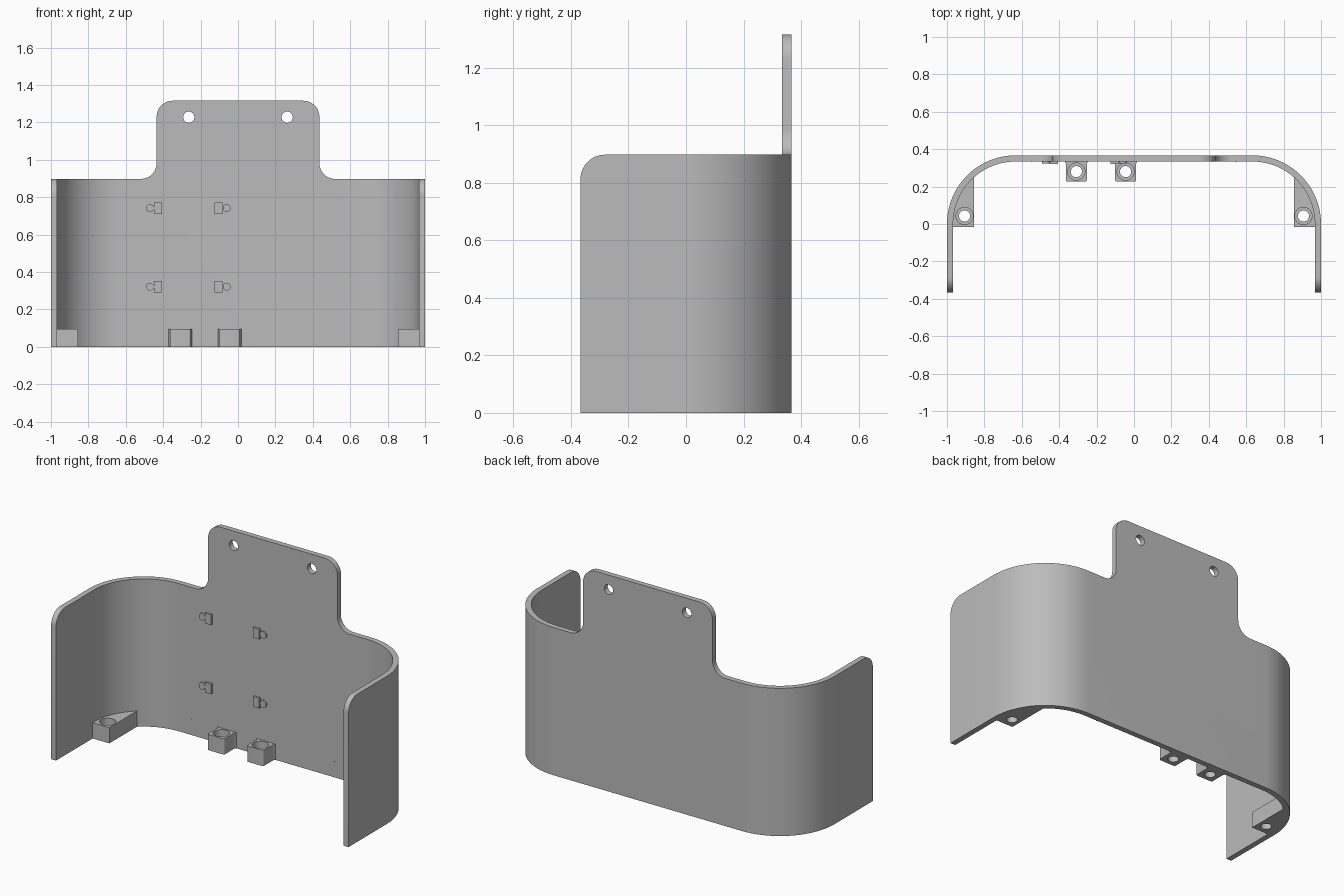
import bpy, bmesh
from math import cos, sin, radians, acos, degrees

cube = bpy.data.objects.get("Cube")
if cube:
    bpy.data.objects.remove(cube, do_unlink=True)

grey = bpy.data.materials.new("matte grey")
grey.use_nodes = True
grey.diffuse_color = (0.5, 0.5, 0.5, 1)
grey.node_tree.nodes["Principled BSDF"].inputs["Base Color"].default_value = (0.5, 0.5, 0.5, 1)

W, D, T = 1.0, 0.367, 0.033      # half width, half depth, wall thickness
H, TOP = 0.898, 1.316            # wall height, tab height
BEND, R = 0.367, 0.085           # outer bend radius, corner rounding
CX = W - BEND                    # bend centre
INNER = D - T                    # inner face of the back wall
BOSS_H = 0.096


def arc(cx, cy, r, a0, a1, n=12):
    """Points along an arc, angles in degrees."""
    angles = [radians(a0 + (a1 - a0) * i / n) for i in range(n + 1)]
    return [(cx + r * cos(a), cy + r * sin(a)) for a in angles]


def mirrored(half):
    """Close a right-half outline with its mirror image."""
    return half + [(-x, y) for x, y in reversed(half)]


def prism(name, pts, lo, hi, axis="z"):
    """Extrude a flat outline along an axis."""
    place = {"x": lambda a, b, h: (h, a, b),
             "y": lambda a, b, h: (a, h, b),
             "z": lambda a, b, h: (a, b, h)}[axis]
    bm = bmesh.new()
    low = [bm.verts.new(place(a, b, lo)) for a, b in pts]
    high = [bm.verts.new(place(a, b, hi)) for a, b in pts]
    bm.faces.new(low)
    bm.faces.new(high)
    n = len(pts)
    for i in range(n):
        j = (i + 1) % n
        bm.faces.new((low[i], low[j], high[j], high[i]))
    bmesh.ops.recalc_face_normals(bm, faces=bm.faces)
    mesh = bpy.data.meshes.new(name)
    bm.to_mesh(mesh)
    bm.free()
    mesh.materials.append(grey)
    ob = bpy.data.objects.new(name, mesh)
    bpy.context.collection.objects.link(ob)
    return ob


def disc(x, y, r, n=32):
    return arc(x, y, r, 0, 360 - 360 / n, n - 1)


def box(x0, x1, y0, y1):
    return [(x0, y0), (x1, y0), (x1, y1), (x0, y1)]


def carve(ob, cutter, operation="DIFFERENCE"):
    """Apply a boolean and discard the cutter."""
    cutter.hide_render = True
    bpy.context.view_layer.objects.active = ob
    mod = ob.modifiers.new("carve", "BOOLEAN")
    mod.operation, mod.solver, mod.object = operation, "EXACT", cutter
    bpy.ops.object.modifier_apply(modifier=mod.name)
    bpy.data.objects.remove(cutter, do_unlink=True)


def smooth(ob):
    bpy.ops.object.select_all(action="DESELECT")
    ob.select_set(True)
    bpy.context.view_layer.objects.active = ob
    bpy.ops.object.shade_smooth_by_angle(angle=radians(30))


# Curved wall with the tab: a bent strip trimmed by the front outline
outer = [(W, -D)] + arc(CX, 0, BEND, 0, 90, 24)
inner = [(W - T, -D)] + arc(CX, 0, BEND - T, 0, 90, 24)
left_edge = [(-x, y) for x, y in reversed(outer)]
right_edge = [(-x, y) for x, y in inner]
strip = outer + left_edge + right_edge + inner[::-1]
shell = prism("curved_wall", strip, -0.1, TOP + 0.1)
half = [(1.2, 0), (1.2, H)] + arc(0.435 + R, H + R, R, 270, 180) \
    + arc(0.435 - R, TOP - R, R, 0, 90)
carve(shell, prism("outline_cutter", mirrored(half), -1, 1, "y"), "INTERSECT")

# Rounded front top corners of the side walls
corner = arc(-D + R, H - R, R, 90, 180) + [(-0.5, H - R), (-0.5, 1), (-D + R, 1)]
carve(shell, prism("corner_cutter", corner, -1.2, 1.2, "x"))

# Mounting holes in the tab
for side in (-1, 1):
    carve(shell, prism("hole_cutter", disc(side * 0.263, 1.228, 0.03), 0, 1, "y"))
smooth(shell)


def boss(name, pts, x, y):
    """Screw block with a through hole and a wider pocket above."""
    ob = prism(name, pts, 0, BOSS_H)
    carve(ob, prism("screw_cutter", disc(x, y, 0.03), -0.1, 0.2))
    carve(ob, prism("pocket_cutter", disc(x, y, 0.046), 0.04, 0.2))
    smooth(ob)


# Two screw blocks on the back wall, slightly flared where they join it
for name, x in (("right_back_boss", -0.308), ("centre_back_boss", -0.045)):
    front = 0.226
    outline = [(0.063, INNER + 0.001), (0.056, INNER - 0.012)] \
        + arc(0.046, front + 0.01, 0.01, 0, -90, 4)
    boss(name, [(x + a, b) for a, b in mirrored(outline)], x, 0.28)

# Screw blocks tucked into the side bends
r = BEND - T + 0.001
sweep = degrees(acos((0.855 - CX) / r))
outline = [(0.855, -0.015), (CX + r, -0.015)] + arc(CX, 0, r, 0, sweep, 16)
for name, side in (("left_side_boss", 1), ("right_side_boss", -1)):
    boss(name, [(side * a, b) for a, b in outline], side * 0.906, 0.043)

# Small clips with round pegs on the inner back face
for level, z in (("lower", 0.322), ("upper", 0.742)):
    for side, x, peg_x in (("right", -0.428, -0.47), ("left", -0.104, -0.06)):
        prism(f"{level}_{side}_clip", box(x - 0.021, x + 0.021, z - 0.032, z + 0.03),
              INNER - 0.012, INNER + 0.001, "y")
        peg = prism(f"{level}_{side}_peg", disc(peg_x, z, 0.021, 24),
                    INNER - 0.01, INNER + 0.001, "y")
        smooth(peg)

# Fine ribs along the bottom of the back wall
for i, x in enumerate((-0.547, -0.42, 0.417, 0.545)):
    prism(f"bottom_rib_{i + 1}", box(x - 0.002, x + 0.002, INNER - 0.003, INNER + 0.001),
          0, BOSS_H)
